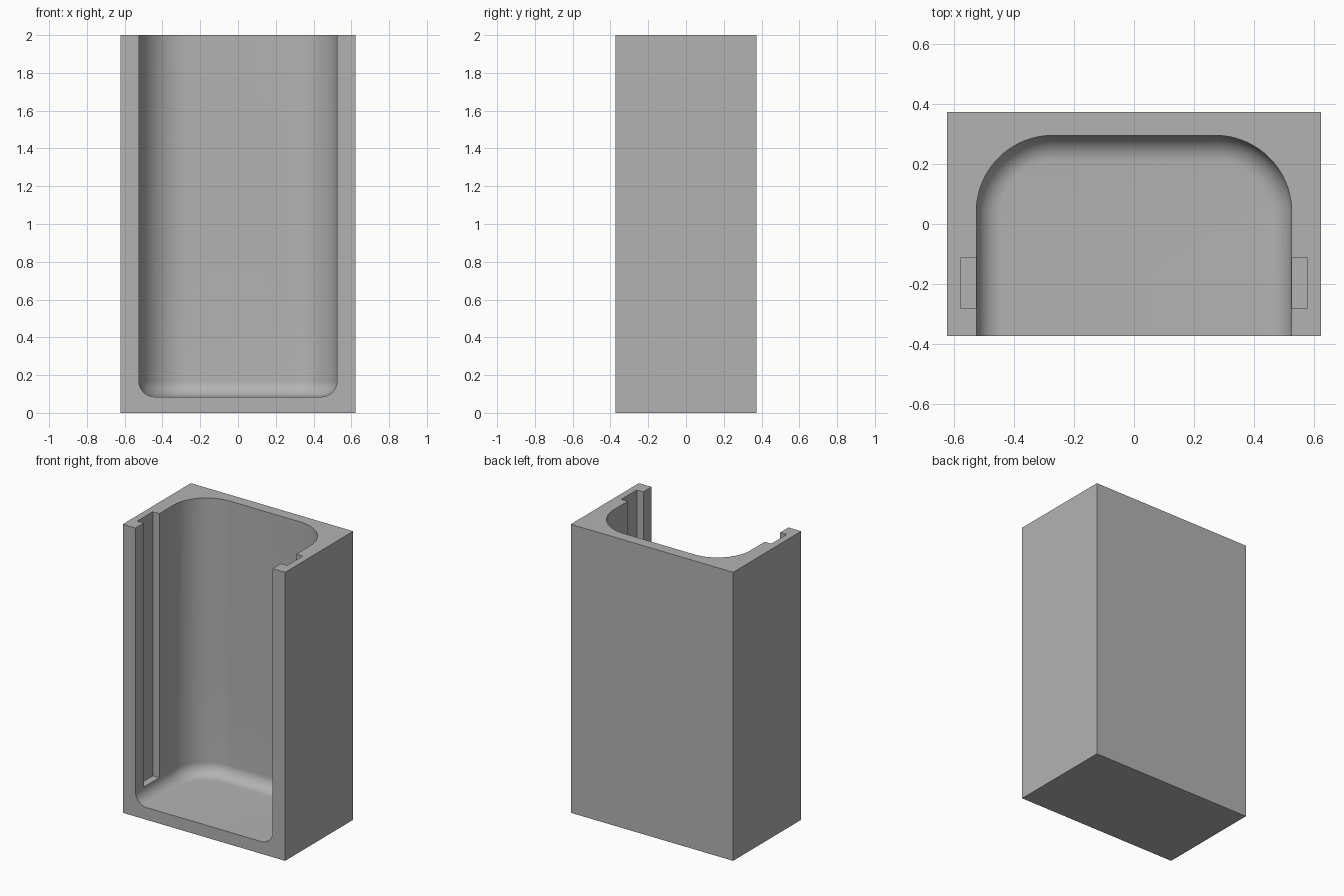
import bpy
import bmesh
from math import sin, cos, pi, radians

if "Cube" in bpy.data.objects:
    bpy.data.objects.remove(bpy.data.objects["Cube"], do_unlink=True)

# Main dimensions
W, D, H = 1.245, 0.745, 2.0
HALF, BACK, FLOOR = 0.525, 0.295, 0.085   # pocket half width, back wall, floor
CORNER, FILLET = 0.255, 0.085             # pocket corner and floor radii
OPEN = -0.6                               # pocket runs out past the front

grey = bpy.data.materials.new("plain_grey")
grey.use_nodes = True
colour = (0.45, 0.45, 0.45, 1)
grey.diffuse_color = colour
grey.node_tree.nodes["Principled BSDF"].inputs["Base Color"].default_value = colour


def add_object(name, bm):
    bmesh.ops.recalc_face_normals(bm, faces=bm.faces)
    mesh = bpy.data.meshes.new(name)
    bm.to_mesh(mesh)
    bm.free()
    mesh.materials.append(grey)
    obj = bpy.data.objects.new(name, mesh)
    bpy.context.collection.objects.link(obj)
    return obj


def box(name, x0, x1, y0, y1, z0, z1):
    bm = bmesh.new()
    bmesh.ops.create_cube(bm, size=1)
    for v in bm.verts:
        v.co = (x0 if v.co.x < 0 else x1,
                y0 if v.co.y < 0 else y1,
                z0 if v.co.z < 0 else z1)
    return add_object(name, bm)


def pocket_outline(inset, steps=24):
    """U-shaped outline with rounded back corners, pulled in by inset."""
    r = CORNER - inset
    cx, cy = HALF - CORNER, BACK - CORNER
    arc = [(cx + r * cos(pi / 2 * i / steps), cy + r * sin(pi / 2 * i / steps))
           for i in range(steps + 1)]
    right = [(HALF - inset, OPEN)] + arc
    return right + [(-x, y) for x, y in reversed(right)]


def pocket_cutter(steps=12):
    """Outlines stacked along the floor fillet, then straight up past the top."""
    levels = []
    for i in range(steps + 1):
        a = pi / 2 * i / steps
        levels.append((FILLET * (1 - sin(a)), FLOOR + FILLET * (1 - cos(a))))
    levels.append((0, H + 0.1))
    bm = bmesh.new()
    rings = [[bm.verts.new((x, y, z)) for x, y in pocket_outline(inset)]
             for inset, z in levels]
    for low, high in zip(rings, rings[1:]):
        for i in range(len(low)):
            j = (i + 1) % len(low)
            bm.faces.new((low[i], low[j], high[j], high[i]))
    bm.faces.new(rings[0])
    bm.faces.new(rings[-1])
    return add_object("pocket_cutter", bm)


def hole_cutter(x, z):
    bm = bmesh.new()
    bmesh.ops.create_cone(bm, cap_ends=True, segments=64,
                          radius1=0.123, radius2=0.123, depth=0.7)
    for v in bm.verts:
        px, py, pz = v.co
        v.co = (x + px, 0.35 + pz, z + py)
    return add_object("hole_cutter", bm)


# Housing block, pocket, side grooves and back holes
housing = box("housing", -W / 2, W / 2, -D / 2, D / 2, 0, H)
cutters = [pocket_cutter()]
for side in (-1, 1):
    inner, outer = sorted((side * 0.45, side * 0.575))
    cutters.append(box("groove_cutter", inner, outer, -0.282, -0.112,
                       FLOOR + FILLET, H + 0.2))
    for z in (0.796, 1.377):
        cutters.append(hole_cutter(side * 0.291, z))

bpy.context.view_layer.objects.active = housing
for cutter in cutters:
    cutter.hide_render = True
    mod = housing.modifiers.new("cut", 'BOOLEAN')
    mod.operation = 'DIFFERENCE'
    mod.solver = 'EXACT'
    mod.object = cutter
    bpy.ops.object.modifier_apply(modifier=mod.name)
    bpy.data.objects.remove(cutter, do_unlink=True)

# Smooth curved walls, crisp edges
bpy.ops.object.select_all(action='DESELECT')
housing.select_set(True)
bpy.ops.object.shade_smooth_by_angle(angle=radians(30))
